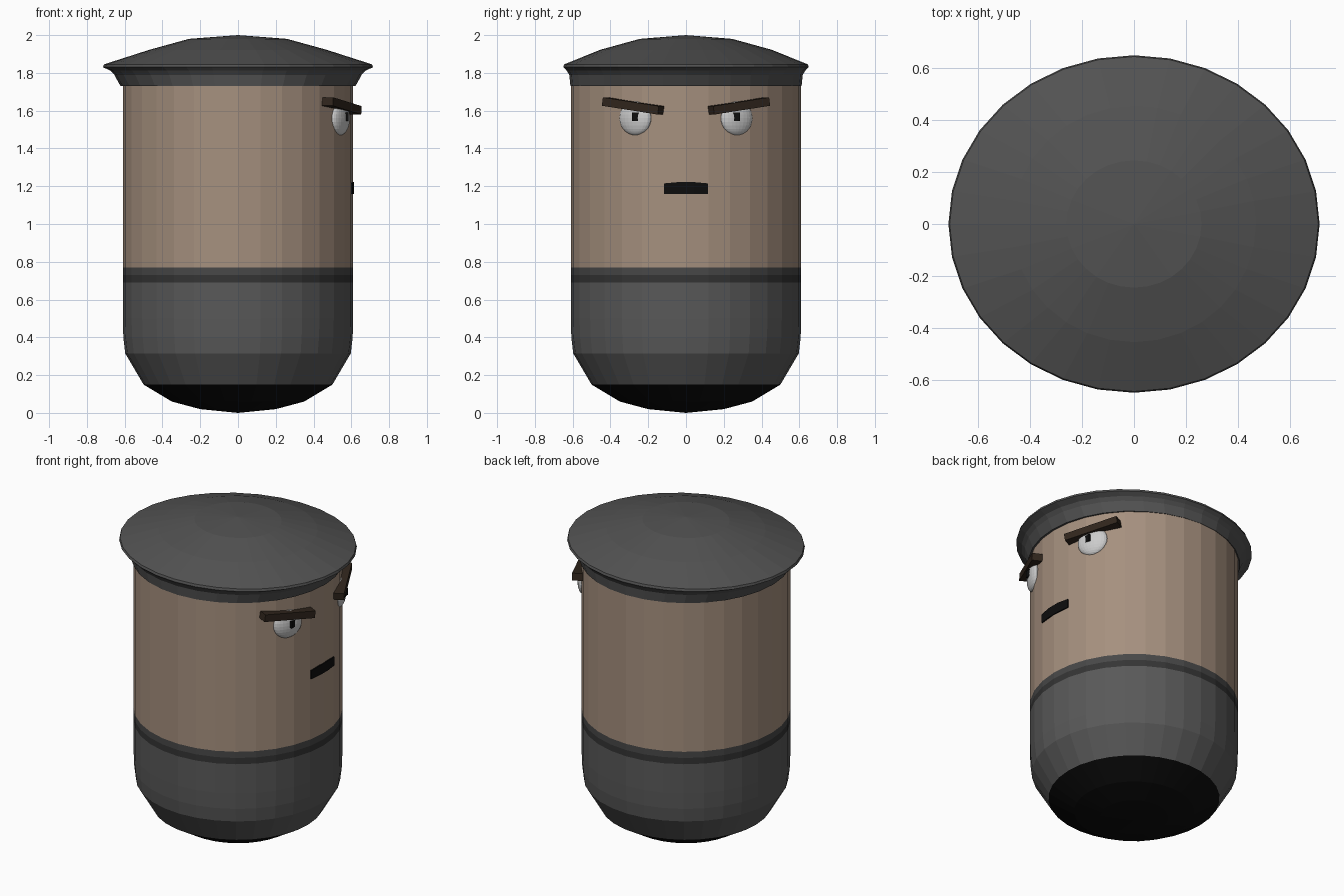
import bpy, bmesh, math
from mathutils import Matrix, Vector

if "Cube" in bpy.data.objects:
    bpy.data.objects.remove(bpy.data.objects["Cube"])

SIDES = 32


def material(name, r, g, b):
    m = bpy.data.materials.new(name)
    m.diffuse_color = (r, g, b, 1)
    m.use_nodes = True
    m.node_tree.nodes["Principled BSDF"].inputs["Base Color"].default_value = m.diffuse_color
    return m


skin = material("skin", 0.38, 0.28, 0.21)
cloth = material("cloth", 0.10, 0.10, 0.10)
trim = material("trim", 0.065, 0.065, 0.065)
belt = material("belt", 0.035, 0.035, 0.035)
felt = material("felt", 0.085, 0.085, 0.085)
black = material("black", 0.004, 0.004, 0.004)
brown = material("brown", 0.03, 0.019, 0.012)
white = material("white", 0.8, 0.8, 0.8)


def finish(name, bm, mat, recalc=True):
    if recalc:
        bmesh.ops.recalc_face_normals(bm, faces=bm.faces)
    me = bpy.data.meshes.new(name)
    bm.to_mesh(me)
    bm.free()
    me.materials.append(mat)
    ob = bpy.data.objects.new(name, me)
    bpy.context.collection.objects.link(ob)
    return ob


def loft(name, rings, mat):
    """Skin elliptical rings (rx, ry, z) listed bottom to top; rx = 0 is a pole."""
    bm = bmesh.new()
    loops = []
    for rx, ry, z in rings:
        if rx == 0:
            loops.append([bm.verts.new((0, 0, z))] * SIDES)
        else:
            angles = [2 * math.pi * i / SIDES for i in range(SIDES)]
            loops.append([bm.verts.new((rx * math.cos(a), ry * math.sin(a), z))
                          for a in angles])
    for lo, hi in zip(loops, loops[1:]):
        for i in range(SIDES):
            j = (i + 1) % SIDES
            corners = dict.fromkeys((lo[i], lo[j], hi[j], hi[i]))
            bm.faces.new(list(corners))
    return finish(name, bm, mat, False)


def round_loft(name, profile, mat):
    return loft(name, [(r, r, z) for r, z in profile], mat)


# Body, stacked bands from the base upward
round_loft("base", [(0, 0), (0.2, 0.02), (0.35, 0.06), (0.5, 0.15)], black)
round_loft("trousers", [(0.5, 0.15), (0.597, 0.315), (0.607, 0.4),
                        (0.61, 0.5), (0.61, 0.69)], cloth)
round_loft("belt", [(0.61, 0.69), (0.61, 0.73)], belt)
round_loft("waist_trim", [(0.61, 0.73), (0.61, 0.77)], trim)
round_loft("upper_body", [(0.61, 0.77), (0.61, 1.73)], skin)

# Cap, wider along x than y
loft("cap", [(0.607, 0.6, 1.73), (0.622, 0.612, 1.73), (0.655, 0.618, 1.79),
             (0.675, 0.632, 1.812), (0.715, 0.65, 1.83), (0.71, 0.645, 1.845),
             (0.47, 0.455, 1.922), (0.26, 0.245, 1.98), (0, 0, 2.0)], felt)

# Eyes, pupils and brows on the +x face
for side, s in (("left", 1), ("right", -1)):
    turn = Matrix.Rotation(s * math.radians(27), 4, 'Z')

    bm = bmesh.new()
    bmesh.ops.create_uvsphere(
        bm, u_segments=24, v_segments=14, radius=1,
        matrix=Matrix.Translation((0.54, s * 0.268, 1.56)) @ turn
        @ Matrix.Diagonal((0.036, 0.093, 0.09, 1)))
    finish(side + "_eye", bm, white)

    bm = bmesh.new()
    bmesh.ops.create_cube(
        bm, size=1, matrix=Matrix.Translation((0.571, s * 0.263, 1.567))
        @ Matrix.Diagonal((0.026, 0.044, 0.044, 1)))
    finish(side + "_pupil", bm, black)

    bm = bmesh.new()
    bmesh.ops.create_cube(
        bm, size=1, matrix=Matrix.Translation((0.547, s * 0.279, 1.625)) @ turn
        @ Matrix.Rotation(s * math.radians(8), 4, 'X')
        @ Matrix.Diagonal((0.07, 0.335, 0.045, 1)))
    finish(side + "_brow", bm, brown)

# Mouth, a thin strip bent around the face
bm = bmesh.new()
sections = []
for y, x, top in ((-0.117, 0.606, 1.215), (-0.04, 0.614, 1.222),
                  (0.04, 0.614, 1.222), (0.117, 0.606, 1.215)):
    sections.append([bm.verts.new(p) for p in
                     ((x - 0.025, y, 1.16), (x, y, 1.16),
                      (x, y, top), (x - 0.025, y, top))])
for a, b in zip(sections, sections[1:]):
    for i in range(4):
        j = (i + 1) % 4
        bm.faces.new((a[i], a[j], b[j], b[i]))
bm.faces.new(sections[0])
bm.faces.new(sections[-1])
finish("mouth", bm, black)
